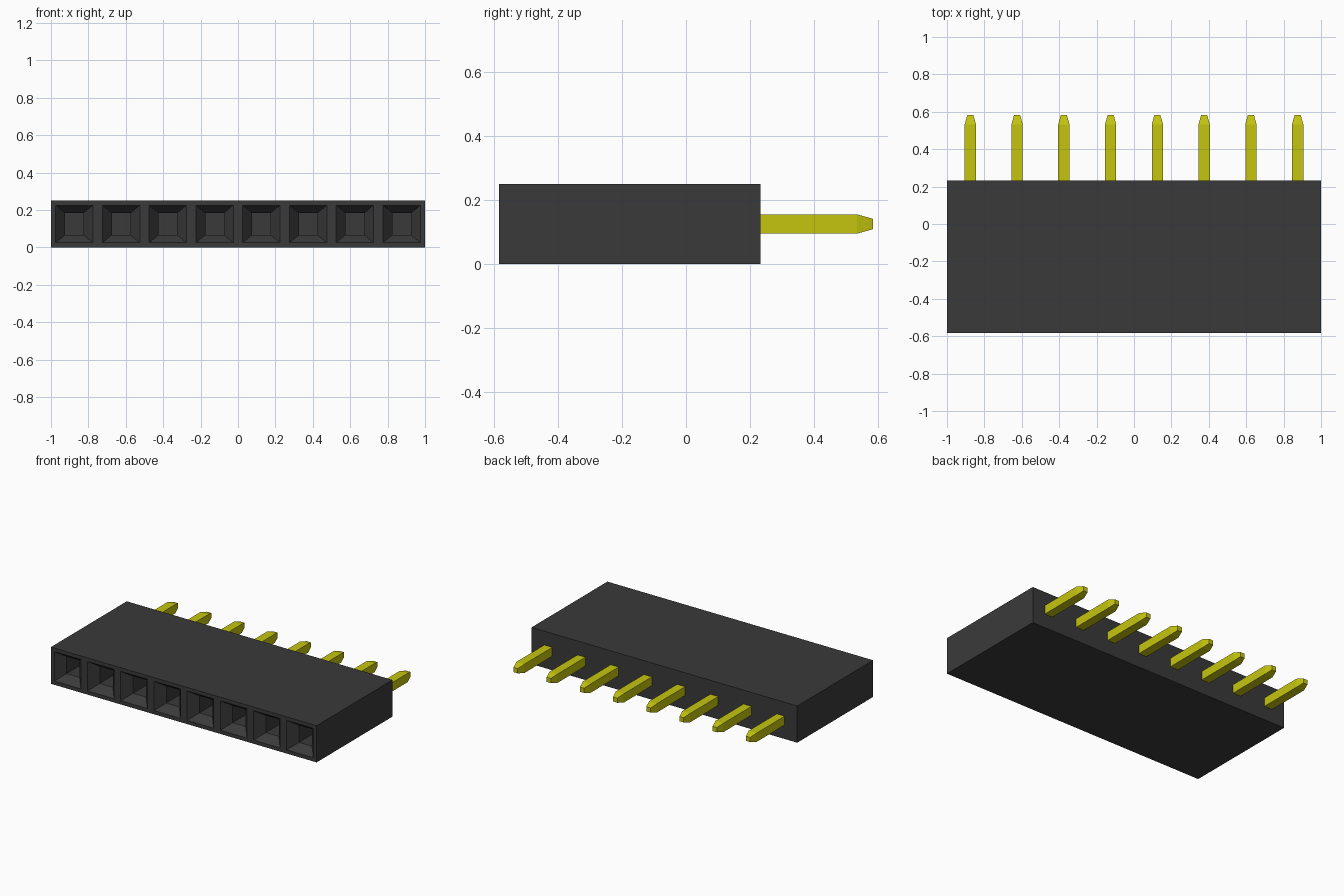
import bpy, bmesh

if "Cube" in bpy.data.objects:
    bpy.data.objects.remove(bpy.data.objects["Cube"])

COUNT, PITCH = 8, 0.25
FRONT, BACK, HEIGHT = -0.583, 0.232, 0.25
MID = HEIGHT / 2


def make_material(name, color):
    mat = bpy.data.materials.new(name)
    mat.use_nodes = True
    mat.diffuse_color = color
    mat.node_tree.nodes["Principled BSDF"].inputs["Base Color"].default_value = color
    return mat


def ring(bm, x, y, half_w, half_h):
    """Rectangle of vertices facing along y."""
    return [bm.verts.new((x + sx * half_w, y, MID + sz * half_h))
            for sx, sz in ((-1, -1), (1, -1), (1, 1), (-1, 1))]


def bridge(bm, a, b):
    for i in range(4):
        j = (i + 1) % 4
        bm.faces.new((a[i], a[j], b[j], b[i]))


def finish(bm, name, mat):
    bmesh.ops.remove_doubles(bm, verts=bm.verts, dist=0.0001)
    bmesh.ops.recalc_face_normals(bm, faces=bm.faces)
    mesh = bpy.data.meshes.new(name)
    bm.to_mesh(mesh)
    bm.free()
    mesh.materials.append(mat)
    obj = bpy.data.objects.new(name, mesh)
    bpy.context.collection.objects.link(obj)
    return obj


black = make_material("black plastic", (0.042, 0.042, 0.042, 1))
gold = make_material("yellow metal", (0.56, 0.56, 0.005, 1))
centres = [(i - (COUNT - 1) / 2) * PITCH for i in range(COUNT)]

# Housing: a row of cells, each with a chamfered mouth and a deep square hole
bm = bmesh.new()
for x in centres:
    outer = ring(bm, x, FRONT, PITCH / 2, MID)
    mouth = ring(bm, x, FRONT, 0.1, 0.1)
    throat = ring(bm, x, FRONT + 0.06, 0.049, 0.058)
    floor = ring(bm, x, FRONT + 0.6, 0.049, 0.058)
    rear = ring(bm, x, BACK, PITCH / 2, MID)
    for a, b in ((outer, mouth), (mouth, throat), (throat, floor)):
        bridge(bm, a, b)
    bm.faces.new(floor)
    bm.faces.new(rear)
    # Top and bottom walls; end walls only on the outermost cells
    for i, j in ((0, 1), (2, 3)):
        bm.faces.new((outer[i], outer[j], rear[j], rear[i]))
    if x == centres[0]:
        bm.faces.new((outer[3], outer[0], rear[0], rear[3]))
    if x == centres[-1]:
        bm.faces.new((outer[1], outer[2], rear[2], rear[1]))
finish(bm, "housing", black)

# Pins: square bars with tapered tips
for n, x in enumerate(centres, 1):
    bm = bmesh.new()
    rings = [ring(bm, x, y, h, h) for y, h in
             ((BACK - 0.02, 0.03), (0.533, 0.03), (0.583, 0.016))]
    bridge(bm, rings[0], rings[1])
    bridge(bm, rings[1], rings[2])
    bm.faces.new(rings[0])
    bm.faces.new(rings[2])
    finish(bm, f"pin_{n}", gold)
